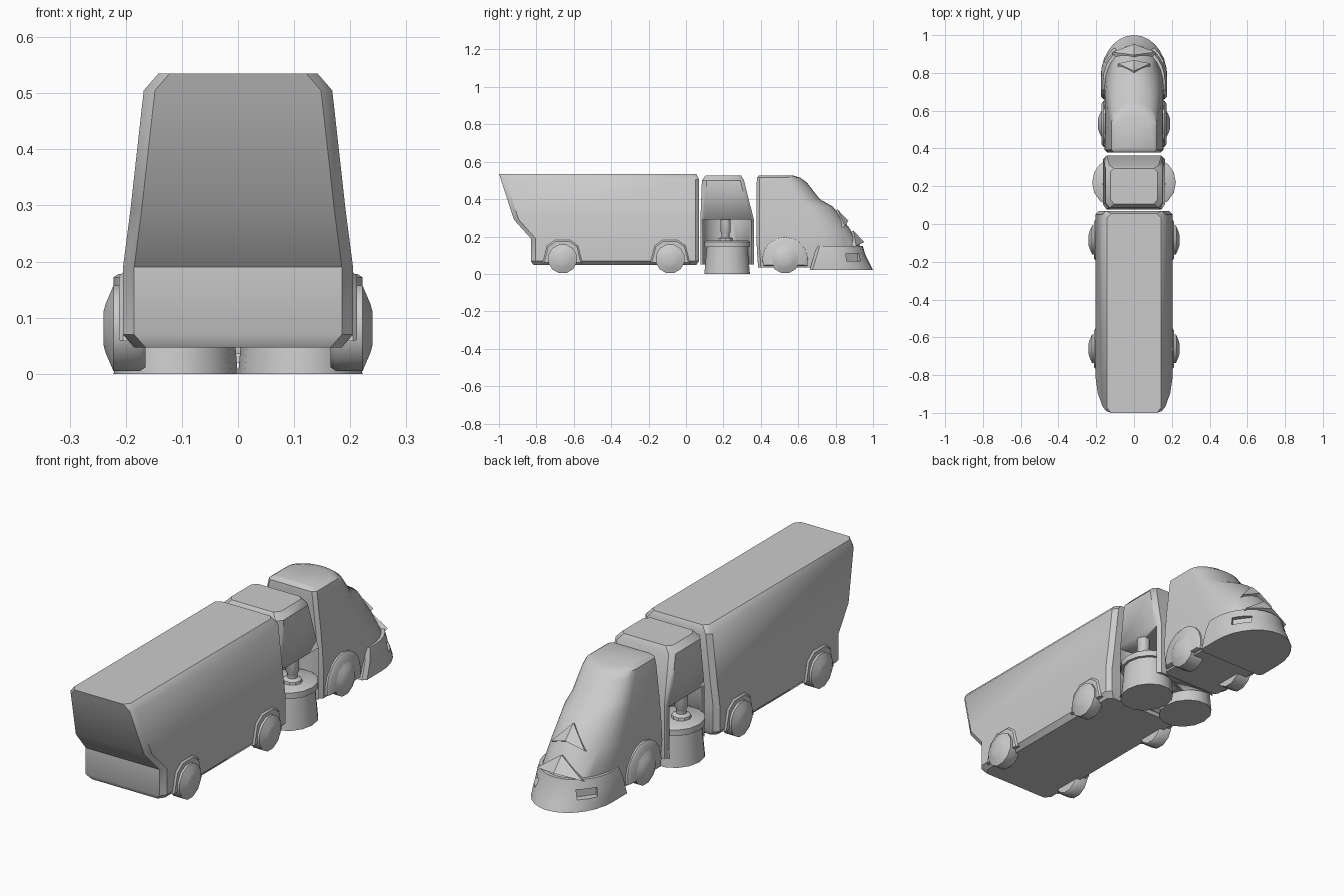
import bpy, math
from mathutils import Vector

if "Cube" in bpy.data.objects:
    bpy.data.objects.remove(bpy.data.objects["Cube"])


def make(name, verts, faces, angle=35):
    me = bpy.data.meshes.new(name)
    me.from_pydata([tuple(v) for v in verts], [], faces)
    ob = bpy.data.objects.new(name, me)
    bpy.context.collection.objects.link(ob)
    bpy.ops.object.select_all(action='DESELECT')
    ob.select_set(True)
    bpy.context.view_layer.objects.active = ob
    bpy.ops.object.mode_set(mode='EDIT')
    bpy.ops.mesh.select_all(action='SELECT')
    bpy.ops.mesh.normals_make_consistent(inside=False)
    bpy.ops.object.mode_set(mode='OBJECT')
    bpy.ops.object.shade_smooth_by_angle(angle=math.radians(angle))
    return ob


def loft(name, rings, angle=35):
    """Skin a stack of equal-length rings and cap both ends."""
    n = len(rings[0])
    verts = [v for r in rings for v in r]
    faces = [(k * n + i, k * n + (i + 1) % n, (k + 1) * n + (i + 1) % n, (k + 1) * n + i)
             for k in range(len(rings) - 1) for i in range(n)]
    faces += [tuple(range(n)), tuple(range(len(verts) - n, len(verts)))]
    return make(name, verts, faces, angle)


def box_ring(z, y0, y1, w, c=.02):
    half = [(w - c, y0), (w, y0 + c * 1.3), (w, y1 - c), (w - c, y1)]
    return [(x, y, z) for x, y in half] + [(-x, y, z) for x, y in reversed(half)]


def nose_ring(z, y0, y1, w, length, n=14):
    """Plan outline with a square back and an elliptical nose."""
    pts = [(w - .015, y0), (w, y0 + .015)]
    for i in range(n + 1):
        t = math.pi * i / n
        pts.append((w * math.cos(t), y1 - length + length * math.sin(t)))
    pts += [(-w, y0 + .015), (-w + .015, y0)]
    return [(x, y, z) for x, y in pts]


def lathe_z(name, centre, profile, sides, xs=1.0):
    cx, cy = centre
    return loft(name, [[(cx + xs * r * math.cos(a), cy + r * math.sin(a), z)
                        for a in (2 * math.pi * i / sides for i in range(sides))]
                       for z, r in profile])


def lathe_x(name, side, cy, cz, profile, angles):
    return loft(name, [[(side * x, cy + r * math.cos(math.radians(a)), cz + r * math.sin(math.radians(a)))
                        for a in angles] for x, r in profile], 40)


def cut(target, cutter):
    cutter.hide_render = True
    cutter.hide_viewport = False
    cutter.display_type = 'WIRE'
    bpy.context.view_layer.objects.active = target
    m = target.modifiers.new("cut", 'BOOLEAN')
    m.operation, m.solver, m.object = 'DIFFERENCE', 'EXACT', cutter
    bpy.ops.object.modifier_move_to_index(modifier=m.name, index=0)
    bpy.ops.object.modifier_apply(modifier=m.name)
    bpy.data.objects.remove(cutter)


# Large hopper body: z, back y, front y, half width
loft("hopper", [box_ring(*r) for r in [
    (.047, -.815, .055, .185), (.07, -.83, .07, .205), (.19, -.83, .07, .205),
    (.29, -.92, .07, .192), (.505, -.99, .07, .168), (.535, -1.0, .055, .142)]])

# Middle module, hollowed on each side for the brushes
middle = loft("middle_module", [box_ring(*r) for r in [
    (.05, .077, .363, .165), (.29, .077, .363, .165),
    (.50, .085, .31, .15), (.527, .105, .295, .125)]])
for s in (-1, 1):
    cut(middle, lathe_z("brush_recess", (s * .125, .22), [(-.02, .134), (.29, .134)], 24, .9))

# Cab body: z, back y, nose y, half width, nose length
loft("cab", [nose_ring(*r) for r in [
    (.035, .385, .86, .15, .2), (.15, .378, .93, .156, .2), (.25, .378, .87, .15, .2),
    (.36, .378, .785, .14, .17), (.40, .378, .715, .135, .13), (.49, .378, .645, .125, .1),
    (.515, .38, .61, .12, .08), (.527, .39, .57, .103, .06)]])

# Front bumper with lamp recesses
bumper = loft("bumper", [nose_ring(*r) for r in [
    (.02, .66, 1.0, .176, .22), (.05, .67, .985, .176, .21),
    (.10, .685, .96, .175, .2), (.15, .70, .945, .164, .19)]])
for s in (-1, 1):
    bpy.ops.mesh.primitive_cube_add(size=1, location=(s * .13, .895, .09), rotation=(0, 0, s * math.radians(37)))
    lamp = bpy.context.object
    lamp.scale = (.05, .09, .04)
    bpy.context.view_layer.update()
    cut(bumper, lamp)


# Raised arrow-shaped plates on the nose
def arrow_plate(name, tip, wing, notch):
    outer = [Vector(tip), Vector(wing), Vector(notch), Vector((-wing[0], wing[1], wing[2]))]
    inner = [v + Vector((0, -.06, -.03)) for v in outer]
    faces = [(0, 1, 2), (0, 2, 3), (4, 6, 5), (4, 7, 6)]
    faces += [(i, (i + 1) % 4, (i + 1) % 4 + 4, i + 4) for i in range(4)]
    make(name, outer + inner, faces, 20)


arrow_plate("upper_nose_plate", (0, .81, .345), (.085, .85, .255), (0, .868, .285))
arrow_plate("lower_nose_plate", (0, .895, .232), (.115, .91, .15), (0, .953, .17))

# Wheels, wheel arches and brushes, mirrored left and right
circle = [i * 30 + 15 for i in range(12)]
octo = [-12, 40, 68, 112, 140, 192]
half_round = [-15 + i * 21 for i in range(11)]
for s, label in ((-1, "left"), (1, "right")):
    for part, y in (("rear", -.66), ("mid", -.085)):
        lathe_x(f"{part}_wheel_{label}", s, y, .081,
                [(.165, .072), (.175, .079), (.222, .079), (.236, .045), (.24, .03)], circle)
        lathe_x(f"{part}_arch_{label}", s, y, .081, [(.15, .108), (.205, .108), (.212, .1)], octo)
    lathe_x(f"cab_wheel_{label}", s, .53, .081,
            [(.10, .079), (.168, .079), (.183, .05), (.19, .03)], circle)
    lathe_x(f"cab_arch_{label}", s, .53, .075, [(.10, .125), (.162, .122), (.172, .108)], half_round)
    # Brush drum, rim and support post
    lathe_z(f"brush_{label}", (s * .111, .22),
            [(0, .125), (.145, .111), (.145, .125), (.172, .125), (.178, .115)], 14, .885)
    lathe_z(f"brush_post_{label}", (s * .125, .212),
            [(.175, .042), (.19, .04), (.198, .022), (.215, .022), (.225, .028), (.30, .028)], 10)
